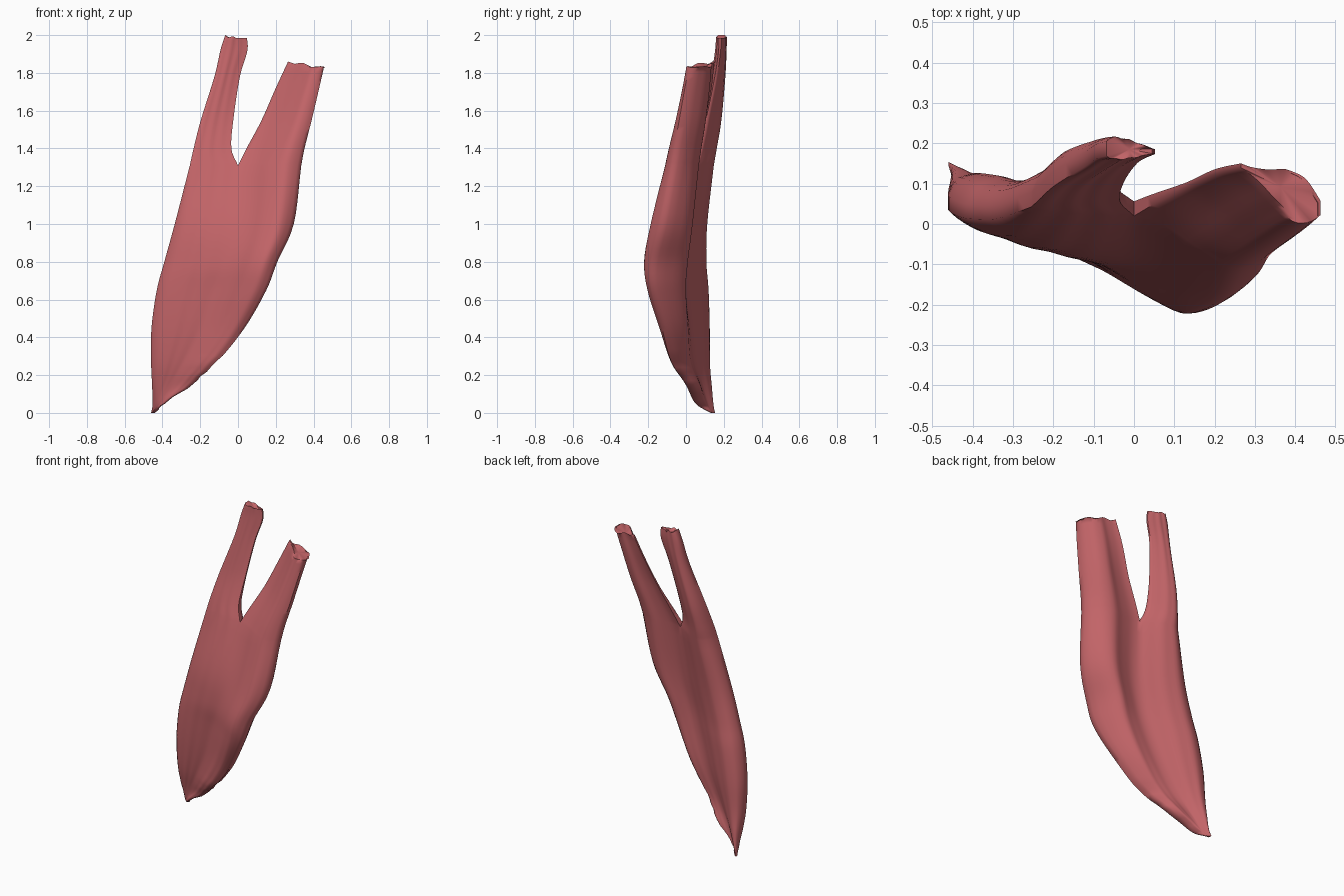
import bpy, bmesh, math, random

random.seed(4)
cube = bpy.data.objects.get("Cube")
if cube:
    bpy.data.objects.remove(cube)

COLS, STEPS = 16, 5
LEAN_LEFT, LEAN_RIGHT = .62, 1.9          # where each bundle is fullest

# Common body: z, outer edge x y, seam x front back, inner edge x y,
# then front and back bulge of each bundle
BODY = [
    (0.0, -.46, .15, -.455, .13, .15, -.44, .135, 0, 0, 0, 0),
    (.05, -.452, .125, -.42, .07, .12, -.38, .065, .01, .015, .01, .015),
    (.15, -.455, .09, -.36, .03, .085, -.245, .02, .01, .035, .01, .02),
    (.27, -.46, .065, -.29, -.01, .06, -.11, -.06, .015, .05, .015, .03),
    (.45, -.458, .05, -.2, -.05, .04, .035, -.11, .02, .065, .03, .055),
    (.65, -.43, .035, -.13, -.08, .02, .15, -.165, .02, .075, .045, .085),
    (.8, -.39, .03, -.08, -.1, .01, .208, -.165, .02, .07, .06, .1),
    (1.0, -.335, .032, -.03, -.08, .02, .295, -.118, .02, .07, .065, .092),
    (1.31, -.255, .06, 0, .02, .056, .335, -.06, .005, .075, .057, .075),
]
# Heads: z, left edge x y, right edge x y, front and back bulge
LONG_HEAD = [
    (1.31, -.255, .06, 0, .038, .005, .075),
    (1.4, -.235, .078, -.035, .07, .005, .07),
    (1.55, -.197, .113, -.025, .11, .005, .06),
    (1.78, -.125, .158, .01, .158, .01, .035),
    (1.92, -.093, .18, .05, .178, .01, .02),
    (2.0, -.068, .187, .045, .18, .01, .015),
]
SHORT_HEAD = [
    (1.31, 0, .038, .335, -.06, .057, .075),
    (1.4, .045, .06, .352, -.045, .055, .072),
    (1.55, .125, .095, .39, -.018, .05, .068),
    (1.72, .2, .13, .43, .012, .045, .055),
    (1.86, .265, .145, .462, .04, .045, .042),
]


def spline(keys):
    """Smooth rows through all the key rows."""
    first = [2 * a - b for a, b in zip(keys[0], keys[1])]
    last = [2 * a - b for a, b in zip(keys[-1], keys[-2])]
    pts = [first, *keys, last]
    rows = []
    for i in range(1, len(pts) - 2):
        for s in range(STEPS):
            t = s / STEPS
            rows.append([b + t * (c - a) / 2
                         + t * t * (a - 2.5 * b + 2 * c - d / 2)
                         + t ** 3 * (1.5 * (b - c) + (d - a) / 2)
                         for a, b, c, d in zip(*pts[i - 1:i + 3])])
    return rows + [list(keys[-1])]


def edge_thickness(z):
    return min(.018, .004 + z * .1)


def sheet(z, start, end, bulge, side, lean):
    """One curved line across a bundle, with faint fibre ridges."""
    line = []
    for i in range(COLS + 1):
        u = i / COLS
        arch = math.sin(math.pi * u ** lean)
        ridge = .002 * arch * math.sin(u * 20 + z * 2) * min(1, z * 3)
        y = start[1] + (end[1] - start[1]) * u + side * bulge * arch
        line.append((start[0] + (end[0] - start[0]) * u, y + ridge, z))
    return line


def body_ring(row):
    z, lx, ly, sx, s_front, s_back, rx, ry, af, ab, bf, bb = row
    h = edge_thickness(z)
    if .02 < z < .3:                       # ragged lower border
        rx += random.uniform(-.012, .008)
    lines = []
    for side, sy, a, b in ((-1, s_front, af, bf), (1, s_back, ab, bb)):
        left, seam, right = (lx, ly + side * h), (sx, sy), (rx, ry + side * h)
        lines.append(sheet(z, left, seam, a, side, LEAN_LEFT)
                     + sheet(z, seam, right, b, side, LEAN_RIGHT)[1:])
    return lines[0] + lines[1][::-1]


def head_ring(row, crotch, lean):
    """Closed section of a head; its edge beside the cleft thins out upward."""
    z, lx, ly, rx, ry, front, back = row
    outer = edge_thickness(z)
    inner = outer * (1 - .7 * min(1, (z - crotch) / .25))
    hl, hr = (outer, inner) if lean == LEAN_LEFT else (inner, outer)
    lines = [sheet(z, (lx, ly + s * hl), (rx, ry + s * hr), b, s, lean)
             for s, b in ((-1, front), (1, back))]
    return lines[0] + lines[1][::-1]


def loft(bm, rings):
    loops = [[bm.verts.new(p) for p in ring] for ring in rings]
    for low, high in zip(loops, loops[1:]):
        for i in range(len(low)):
            j = (i + 1) % len(low)
            bm.faces.new((low[i], low[j], high[j], high[i]))
    return loops


def cap(bm, loop, sink):
    """Close an end with a slightly hollow fan."""
    n = len(loop)
    mid = sum((v.co for v in loop[1:]), loop[0].co.copy()) / n
    mid.z += sink
    centre = bm.verts.new(mid)
    for i in range(n):
        bm.faces.new((loop[i], loop[(i + 1) % n], centre))


bm = bmesh.new()
body = loft(bm, [body_ring(r) for r in spline(BODY)])
cap(bm, body[0], .002)

# The two heads, each with a torn top end that slopes down to the right
for keys, lean in ((LONG_HEAD, LEAN_LEFT), (SHORT_HEAD, LEAN_RIGHT)):
    rings = [head_ring(r, keys[0][0], lean) for r in spline(keys)]
    end = loft(bm, rings)[-1]
    for i, v in enumerate(end):
        u = min(i, len(end) - 1 - i) / COLS
        v.co.z -= .035 * u + .007 * math.sin(u * 12)
    top = max(v.co.z for v in end)
    for v in end:
        v.co.z += keys[-1][0] - top
    cap(bm, end, -.015)

bmesh.ops.remove_doubles(bm, verts=bm.verts[:], dist=.0004)
bmesh.ops.recalc_face_normals(bm, faces=bm.faces[:])
mesh = bpy.data.meshes.new("two_headed_muscle")
bm.to_mesh(mesh)
bm.free()

# Muscle red
red = bpy.data.materials.new("muscle_red")
red.use_nodes = True
colour = (.55, .13, .14, 1)
red.diffuse_color = colour
red.node_tree.nodes["Principled BSDF"].inputs["Base Color"].default_value = colour
mesh.materials.append(red)

muscle = bpy.data.objects.new("two_headed_muscle", mesh)
bpy.context.collection.objects.link(muscle)
bpy.ops.object.select_all(action="DESELECT")
muscle.select_set(True)
bpy.context.view_layer.objects.active = muscle
bpy.ops.object.shade_smooth_by_angle(angle=math.radians(60))
